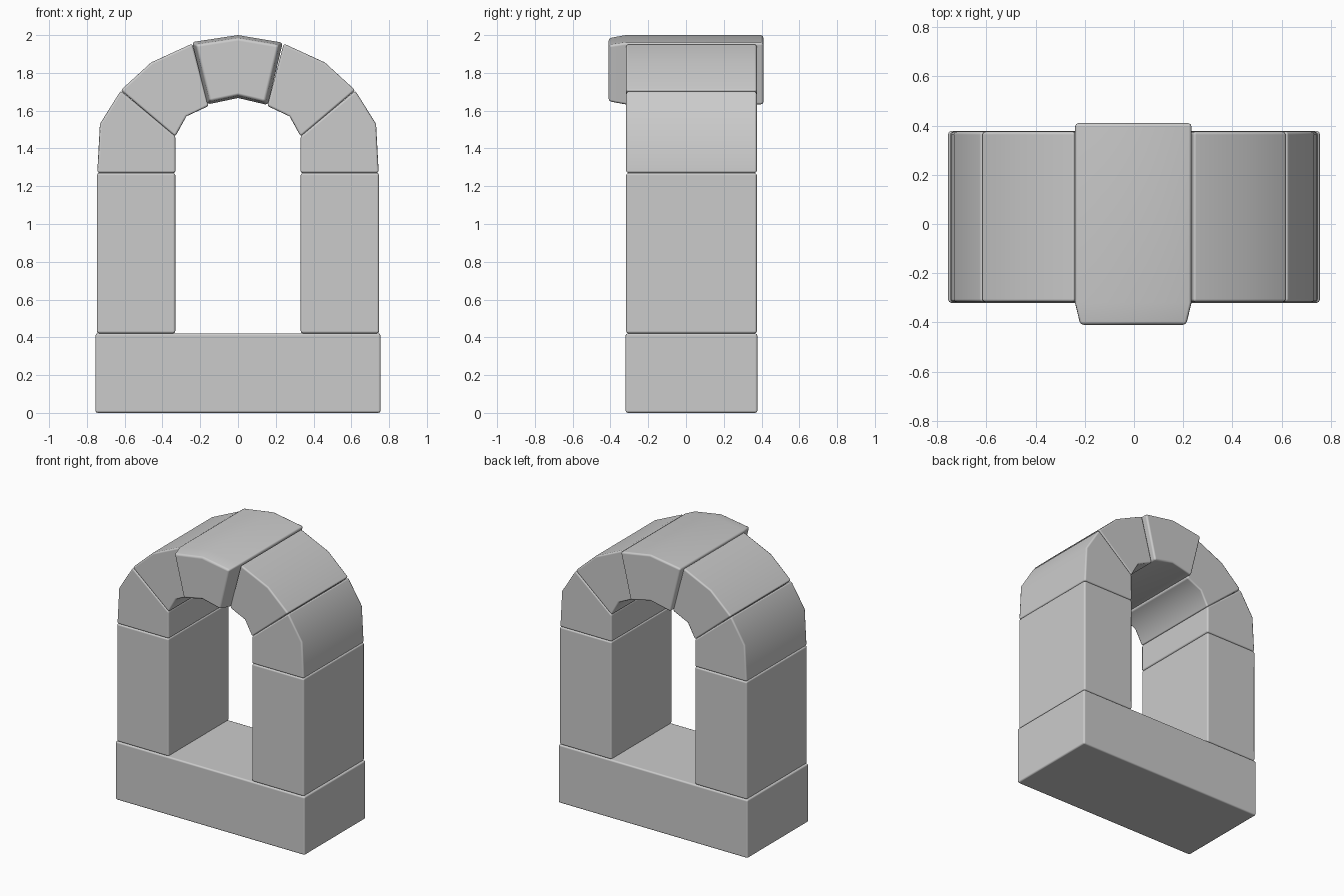
import bpy, bmesh, math

if "Cube" in bpy.data.objects:
    bpy.data.objects.remove(bpy.data.objects["Cube"])


def stone(name, profile, sections, side=1, bevel=0.012):
    """Loft an (x, z) profile through (y, scale) sections into a bevelled block."""
    cx = (min(p[0] for p in profile) + max(p[0] for p in profile)) / 2
    cz = (min(p[1] for p in profile) + max(p[1] for p in profile)) / 2
    bm = bmesh.new()
    rings = [[bm.verts.new((side * (cx + (x - cx) * s), y, cz + (z - cz) * s))
              for x, z in profile] for y, s in sections]
    n = len(profile)
    for a, b in zip(rings, rings[1:]):
        for i in range(n):
            j = (i + 1) % n
            bm.faces.new((a[i], a[j], b[j], b[i]))
    bm.faces.new(rings[0])
    bm.faces.new(rings[-1])
    bmesh.ops.recalc_face_normals(bm, faces=bm.faces)
    me = bpy.data.meshes.new(name)
    bm.to_mesh(me)
    bm.free()
    me.shade_smooth()
    ob = bpy.data.objects.new(name, me)
    bpy.context.collection.objects.link(ob)
    # Softly worn edges on the sharp corners only
    mod = ob.modifiers.new("worn_edges", 'BEVEL')
    mod.width = bevel
    mod.segments = 2
    mod.limit_method = 'ANGLE'
    mod.angle_limit = math.radians(42)
    mod.harden_normals = True
    return ob


def rect(x0, x1, z0, z1):
    return [(x0, z0), (x1, z0), (x1, z1), (x0, z1)]


depth = [(-0.317, 1), (0.375, 1)]

# Sill block across the bottom
stone("sill", rect(-0.755, 0.755, 0, 0.421), [(-0.32, 1), (0.378, 1)])

# Pillars and the two curved stones above each, mirrored left and right
springer = [(0.331, 1.27), (0.745, 1.27), (0.731, 1.53), (0.621, 1.706), (0.331, 1.465)]
haunch = [(0.332, 1.463), (0.621, 1.708), (0.46, 1.855), (0.242, 1.955),
          (0.155, 1.625), (0.273, 1.57)]
for side, label in ((-1, "left"), (1, "right")):
    stone(label + "_pillar", rect(0.332, 0.747, 0.421, 1.27), depth, side)
    stone(label + "_springer", springer, depth, side)
    stone(label + "_haunch", haunch, depth, side)

# Keystone, standing proud with a tapered nose at the front
keystone = [(-0.243, 1.963), (-0.162, 1.633), (0, 1.667), (0.158, 1.63),
            (0.237, 1.96), (0, 2.0)]
stone("keystone", keystone, [(-0.41, 0.91), (-0.32, 1), (0.41, 1)], bevel=0.014)
